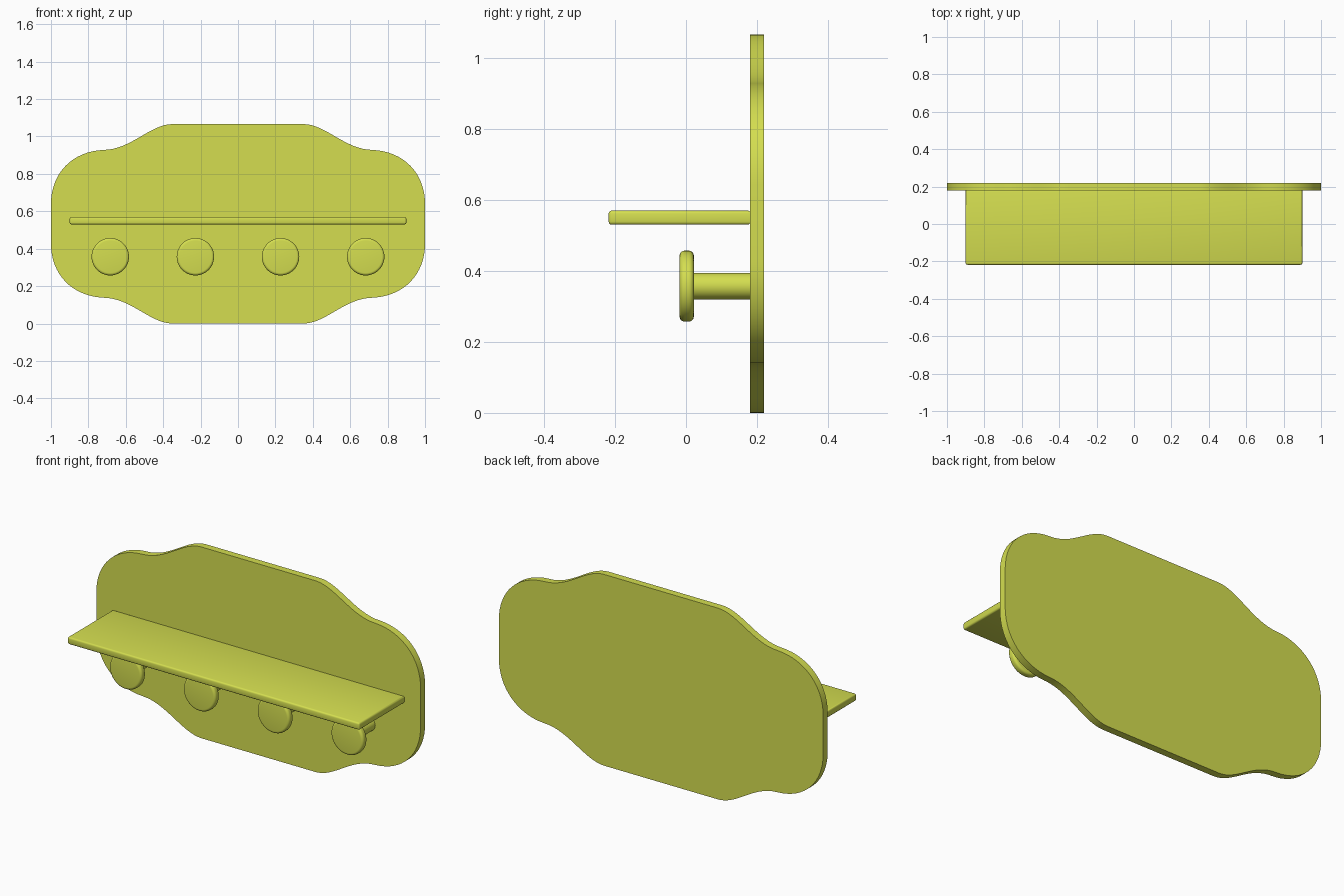
import bpy, bmesh, math
from mathutils import Vector
from mathutils.geometry import interpolate_bezier

if "Cube" in bpy.data.objects:
    bpy.data.objects.remove(bpy.data.objects["Cube"])

mat = bpy.data.materials.new("lime yellow")
mat.diffuse_color = (0.66, 0.73, 0.08, 1)
mat.use_nodes = True
mat.node_tree.nodes["Principled BSDF"].inputs["Base Color"].default_value = mat.diffuse_color


def finish(name, bm):
    """Turn a bmesh into a named, coloured object with smooth shading."""
    bmesh.ops.recalc_face_normals(bm, faces=bm.faces)
    mesh = bpy.data.meshes.new(name)
    bm.to_mesh(mesh)
    bm.free()
    mesh.materials.append(mat)
    ob = bpy.data.objects.new(name, mesh)
    bpy.context.collection.objects.link(ob)
    bpy.ops.object.select_all(action='DESELECT')
    ob.select_set(True)
    bpy.context.view_layer.objects.active = ob
    bpy.ops.object.shade_smooth_by_angle(angle=math.radians(35))
    return ob


# Back panel: one quarter of the scalloped outline, mirrored four ways
HALF_H = 0.533
curves = [[(0.35, 1.066), (0.47, 1.066), (0.57, 0.93), (0.72, 0.928)],
          [(0.72, 0.928), (0.89, 0.92), (1.0, 0.80), (1.0, 0.64)]]
quarter = []
for c in curves:
    pts = interpolate_bezier(*[Vector((x, z, 0)) for x, z in c], 17)
    quarter += [(p.x, p.y) for p in pts[1 if quarter else 0:]]
right = quarter + [(x, 2 * HALF_H - z) for x, z in reversed(quarter)]
outline = right + [(-x, z) for x, z in reversed(right)]
bm = bmesh.new()
face = bm.faces.new([bm.verts.new((x, 0.18, z)) for x, z in outline])
ext = bmesh.ops.extrude_face_region(bm, geom=[face], use_keep_orig=True)
bmesh.ops.translate(bm, vec=(0, 0.04, 0),
                    verts=[v for v in ext["geom"] if isinstance(v, bmesh.types.BMVert)])
finish("back_panel", bm)

# Shelf board with softened edges
bm = bmesh.new()
bmesh.ops.create_cube(bm, size=1)
bmesh.ops.scale(bm, vec=(1.8, 0.4, 0.04), verts=bm.verts)
bmesh.ops.translate(bm, vec=(0, -0.018, 0.55), verts=bm.verts)
edges = [e for e in bm.edges if min(v.co.y for v in e.verts) < 0 or
         abs(e.verts[0].co.z - e.verts[1].co.z) < 0.001]
bmesh.ops.bevel(bm, geom=edges, offset=0.009, segments=3, profile=0.5, affect='EDGES')
finish("shelf", bm)


# Coat pegs: stem and rounded disc turned as one profile (radius, y)
def peg(name, x, z=0.357, sides=48):
    r, rim, front, back = 0.1, 0.014, -0.018, 0.022
    profile = [(0, front)]
    for i in range(6):
        a = math.radians(18 * i)
        profile.append((r - rim + rim * math.sin(a), front + rim - rim * math.cos(a)))
    for i in range(6):
        a = math.radians(18 * i)
        profile.append((r - rim + rim * math.cos(a), back - rim + rim * math.sin(a)))
    profile += [(0.0375, back), (0.0375, 0.181), (0, 0.181)]
    bm = bmesh.new()
    vs = [bm.verts.new((pr, y, 0)) for pr, y in profile]
    es = [bm.edges.new(p) for p in zip(vs, vs[1:])]
    bmesh.ops.spin(bm, geom=vs + es, cent=(0, 0, 0), axis=(0, 1, 0),
                   angle=2 * math.pi, steps=sides)
    bmesh.ops.remove_doubles(bm, verts=bm.verts, dist=0.0001)
    bmesh.ops.translate(bm, vec=(x, 0, z), verts=bm.verts)
    finish(name, bm)


for i in range(4):
    peg(f"coat_peg_{i + 1}", -0.683 + i * 0.4553)
